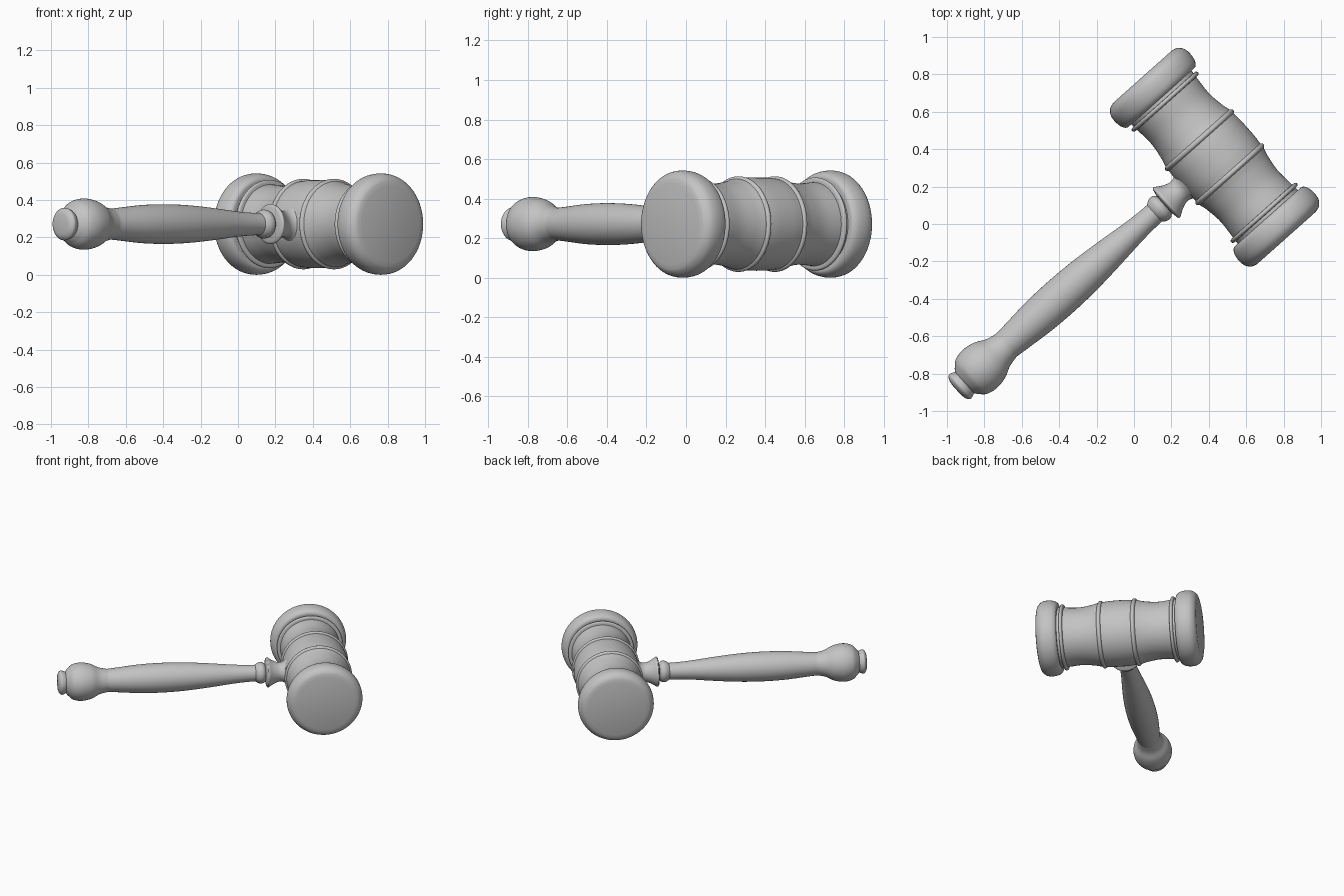
import bpy, bmesh, math
from mathutils import Vector

default_cube = bpy.data.objects.get("Cube")
if default_cube:
    bpy.data.objects.remove(default_cube, do_unlink=True)

TURN = math.radians(41.7)          # heading of the handle
CENTRE = Vector((0.431, 0.357, 0.271))
SEGMENTS = 72

grey = bpy.data.materials.new("plain grey")
grey.use_nodes = True
grey.diffuse_color = (0.55, 0.55, 0.55, 1)
grey.node_tree.nodes["Principled BSDF"].inputs["Base Color"].default_value = grey.diffuse_color


def smooth_stroke(points, steps=5):
    """Catmull-Rom curve through (distance, radius) points."""
    pts = [Vector(p) for p in points]
    pts = [2 * pts[0] - pts[1]] + pts + [2 * pts[-1] - pts[-2]]
    curve = []
    for a, b, c, d in zip(pts, pts[1:], pts[2:], pts[3:]):
        for i in range(steps):
            t = i / steps
            curve.append(b + (c - a) * t / 2 + (2 * a - 5 * b + 4 * c - d) * t ** 2 / 2
                         + (3 * b - a - 3 * c + d) * t ** 3 / 2)
    return curve + [pts[-2]]


def join_strokes(strokes):
    """Chain strokes, leaving a crease where they meet."""
    profile = []
    for stroke in strokes:
        curve = smooth_stroke(stroke)
        if profile and (profile[-1] - curve[0]).length < 0.0001:
            curve = curve[1:]
        profile += curve
    return profile


def lathe(name, profile, location, heading):
    """Spin a profile round a level axis and close both ends."""
    bm = bmesh.new()
    rings = []
    for along, radius in profile:
        angles = [math.tau * i / SEGMENTS for i in range(SEGMENTS)]
        rings.append([bm.verts.new((radius * math.cos(a), radius * math.sin(a), along))
                      for a in angles])
    for low, high in zip(rings, rings[1:]):
        for i in range(SEGMENTS):
            j = (i + 1) % SEGMENTS
            bm.faces.new((low[i], low[j], high[j], high[i]))
    bm.faces.new(rings[0])
    bm.faces.new(rings[-1])
    bmesh.ops.recalc_face_normals(bm, faces=bm.faces)
    mesh = bpy.data.meshes.new(name)
    bm.to_mesh(mesh)
    bm.free()
    mesh.materials.append(grey)
    obj = bpy.data.objects.new(name, mesh)
    bpy.context.collection.objects.link(obj)
    obj.location = location
    obj.rotation_euler = (0, math.pi / 2, heading)
    bpy.ops.object.select_all(action="DESELECT")
    obj.select_set(True)
    bpy.context.view_layer.objects.active = obj
    bpy.ops.object.shade_smooth_by_angle(angle=math.radians(35))
    return obj


# Head: half profile from the middle band to the striking face, then mirrored
half_head = join_strokes([
    [(0, 0.236), (0.06, 0.235), (0.108, 0.231)],                            # middle band
    [(0.108, 0.231), (0.115, 0.24), (0.128, 0.241), (0.138, 0.229)],        # bead
    [(0.138, 0.229), (0.19, 0.216), (0.28, 0.205), (0.385, 0.212)],         # waist
    [(0.385, 0.212), (0.388, 0.23), (0.398, 0.236), (0.408, 0.23), (0.41, 0.215)],
    [(0.41, 0.215), (0.428, 0.215)],                                        # groove
    [(0.428, 0.215), (0.43, 0.245), (0.455, 0.264), (0.5, 0.271),
     (0.54, 0.264), (0.568, 0.24), (0.578, 0.21)],                          # rounded cap
])
mirrored = [Vector((-p.x, p.y)) for p in reversed(half_head[1:])]
lathe("mallet_head", mirrored + half_head, CENTRE, TURN - math.pi / 2)

# Handle: from the end knob towards the head
side = Vector((math.sin(TURN), -math.cos(TURN), 0)) * 0.01
handle = join_strokes([
    [(-1.858, 0.03), (-1.852, 0.065), (-1.835, 0.086), (-1.815, 0.083), (-1.8, 0.076)],
    [(-1.8, 0.076), (-1.785, 0.095), (-1.75, 0.125), (-1.69, 0.137), (-1.62, 0.125),
     (-1.56, 0.096), (-1.5, 0.082)],                                        # pommel
    [(-1.5, 0.082), (-1.42, 0.089), (-1.27, 0.102), (-1.11, 0.106), (-0.95, 0.101),
     (-0.78, 0.087), (-0.6, 0.068), (-0.5, 0.061), (-0.44, 0.059)],         # grip
    [(-0.44, 0.059), (-0.425, 0.07), (-0.405, 0.077), (-0.385, 0.074), (-0.37, 0.062)],
])
lathe("handle", handle, CENTRE + side, TURN)

# Collar joining the handle to the head
collar = join_strokes([
    [(-0.372, 0.05), (-0.362, 0.1)],
    [(-0.362, 0.1), (-0.355, 0.107), (-0.347, 0.106)],
    [(-0.347, 0.106), (-0.31, 0.083), (-0.27, 0.069), (-0.24, 0.074), (-0.215, 0.093)],
    [(-0.215, 0.093), (-0.17, 0.096)],
])
lathe("collar", collar, CENTRE + side, TURN)
